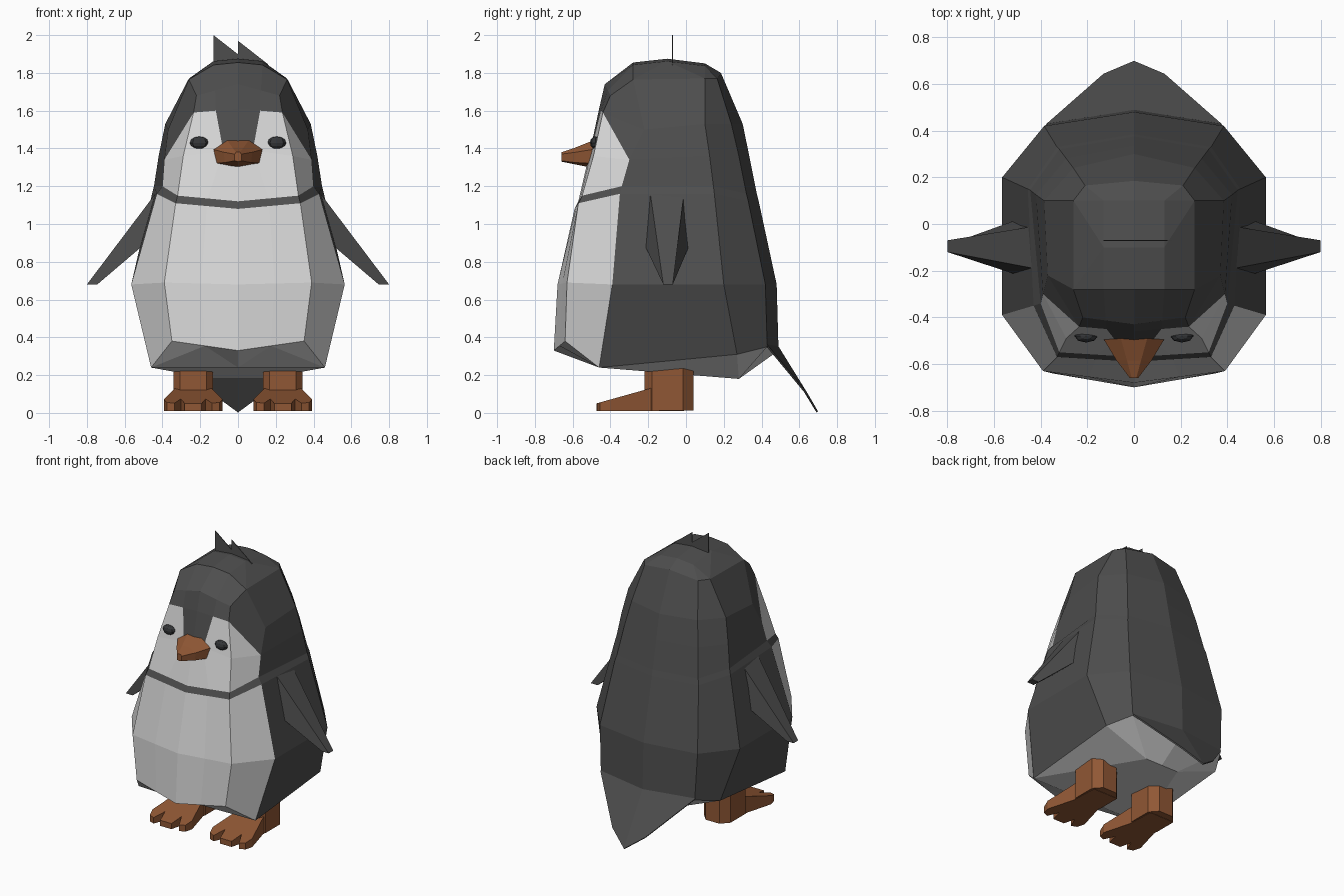
import bpy, bmesh
from mathutils import Vector

cube = bpy.data.objects.get("Cube")
if cube:
    bpy.data.objects.remove(cube)


def material(name, color):
    mat = bpy.data.materials.new(name)
    mat.use_nodes = True
    rgba = (*color, 1)
    mat.diffuse_color = rgba
    bsdf = next(n for n in mat.node_tree.nodes if n.type == 'BSDF_PRINCIPLED')
    bsdf.inputs["Base Color"].default_value = rgba
    bsdf.inputs["Roughness"].default_value = 0.9
    return mat


charcoal = material("charcoal feathers", (0.075, 0.075, 0.075))
white = material("white feathers", (0.68, 0.68, 0.68))
orange = material("orange skin", (0.28, 0.096, 0.035))
eye_black = material("eye black", (0.035, 0.037, 0.04))


def build(name, verts, faces, mats, indices=None, mirror=False):
    """Make a flat-shaded object, optionally mirrored across the x = 0 plane."""
    bm = bmesh.new()
    points = [bm.verts.new(v) for v in verts]
    for k, face in enumerate(faces):
        f = bm.faces.new([points[i] for i in face])
        f.material_index = indices[k] if indices else 0
    if mirror:
        geom = bm.verts[:] + bm.edges[:] + bm.faces[:]
        bmesh.ops.mirror(bm, geom=geom, axis='X', merge_dist=0.001)
    bmesh.ops.recalc_face_normals(bm, faces=bm.faces)
    mesh = bpy.data.meshes.new(name)
    bm.to_mesh(mesh)
    bm.free()
    for mat in mats:
        mesh.materials.append(mat)
    obj = bpy.data.objects.new(name, mesh)
    bpy.context.collection.objects.link(obj)
    return obj


def loft(name, rings, mat):
    """Skin closed rings of equal length and cap both ends."""
    n = len(rings[0])
    faces = [tuple(range(n)), tuple(range((len(rings) - 1) * n, len(rings) * n))]
    for r in range(len(rings) - 1):
        for i in range(n):
            j = (i + 1) % n
            faces.append((r * n + i, r * n + j, r * n + n + j, r * n + n + i))
    return build(name, [v for ring in rings for v in ring], faces, [mat])


# Body: vertical edge lines from hem to crown, one half only
front = [(0, y, z) for y, z in [(-.70, .33), (-.68, .68), (-.59, 1.08), (-.57, 1.12),
                                (-.505, 1.4), (-.46, 1.61), (-.43, 1.74)]]
front_corner = [(.35, -.64, .38), (.39, -.63, .69), (.33, -.57, 1.11), (.32, -.55, 1.15),
                (.29, -.49, 1.36), (.235, -.44, 1.59), (.22, -.40, 1.68)]
side_front = [(.46, -.46, .24), (.565, -.39, .68), (.43, -.35, 1.16), (.40, -.34, 1.2),
              (.39, -.30, 1.34), (.37, -.22, 1.5), (.26, -.28, 1.765)]
side_back = [(.46, .27, .31), (.565, .2, .68), (.455, .15, 1.16), (.445, .145, 1.2),
             (.42, .125, 1.36), (.385, .1, 1.53), (.26, .1, 1.77)]
back_corner = [(.37, .43, .35), (.385, .42, .68), (.33, .33, 1.12), (.32, .32, 1.16),
               (.29, .28, 1.36), (.26, .24, 1.53), (.21, .165, 1.77)]
back = [(0, y, z) for y, z in [(.49, .33), (.48, .68), (.385, 1.12), (.375, 1.16),
                               (.335, 1.36), (.30, 1.53), (.185, 1.80)]]
# Edge line bounding the forehead blaze
blend = [.5, .5, .5, .5, .27, .5, .55]
blaze = [Vector(a).lerp(Vector(b), t) for a, b, t in zip(front, front_corner, blend)]

columns = [front, blaze, front_corner, side_front, side_back, back_corner, back]
LEVELS = len(front)
STRIPE, FACE, BROW = 2, 3, 4
verts = [v for column in columns for v in column]
faces, colors = [], []


def at(column, level):
    return column * LEVELS + level


def add(face, color=0):
    faces.append(face)
    colors.append(color)


for c in range(len(columns) - 1):
    for k in range(LEVELS - 1):
        a, b, d, e = at(c, k), at(c + 1, k), at(c + 1, k + 1), at(c, k + 1)
        if k == BROW and c == 2:
            # Diagonal upper edge of the cheek patch
            add((a, b, e), 1)
            add((b, d, e))
        else:
            chest = c < 3 and k <= FACE and k != STRIPE
            add((a, b, d, e), int(chest or (k == BROW and c == 1)))

# Crown
top = LEVELS - 1
f0, f1, f2, s0, s1, b1, b0 = [at(c, top) for c in range(len(columns))]
crown = len(verts)
for y, z in [(-.28, 1.855), (-.1, 1.875), (.1, 1.85)]:
    verts += [(0, y, z), (.13, y, z - .013)]
c0, c1, m0, m1, k0, k1 = range(crown, crown + 6)
for face in [(f0, f1, c1, c0), (f1, f2, s0, c1), (c0, c1, m1, m0), (m0, m1, k1, k0),
             (c1, s0, m1), (m1, s0, s1), (m1, s1, k1), (k1, s1, b1), (k0, k1, b1, b0)]:
    add(face)

# Underside
f0, f1, f2, s0, s1, b1, b0 = [at(c, 0) for c in range(len(columns))]
u = len(verts)
verts += [(0, -.46, .24), (0, .28, .18), (.13, .28, .18)]
for face in [(f0, f1, u), (f1, f2, s0), (f1, s0, u), (u, s0, u + 2, u + 1),
             (s0, s1, u + 2), (s1, b1, u + 2), (u + 1, u + 2, b1, b0)]:
    add(face, 1)

build("body", verts, faces, [charcoal, white], colors, mirror=True)

# Tail: thin plate hanging from the back hem
tail = build("tail", [(0, .485, .35), (.375, .425, .36), (.13, .64, .1), (0, .695, .005)],
             [(0, 1, 2, 3)], [charcoal], mirror=True)
plate = tail.modifiers.new("thickness", 'SOLIDIFY')
plate.thickness = 0.01
plate.offset = 0

# Head tufts: two thin upright triangles
for name, x, tip in [("tall_tuft", -.13, 2.0), ("short_tuft", 0, 1.97)]:
    outline = [(x, 1.84), (x, tip), (x + .16, tip - .125), (x + .16, 1.83)]
    loft(name, [[(px, y, z) for px, z in outline] for y in (-.073, -.068)], charcoal)

# Beak: six-sided base narrowing to a blunt tip
base = [(.065, 1.455), (.15, 1.40), (.145, 1.32), (0, 1.29)]
mid = [(.03, 1.405), (.075, 1.38), (.07, 1.325), (0, 1.315)]
tip = [(.01, 1.38), (.018, 1.37), (.018, 1.335), (0, 1.33)]


def beak_ring(half, y):
    return [(x, y, z) for x, z in half] + [(-x, y, z) for x, z in half[-2::-1]]


loft("beak", [beak_ring(base, -.46), beak_ring(mid, -.585), beak_ring(tip, -.66)], orange)

# Foot outline with three toes, and the leg section above it
half_foot = [(.09, -.01), (.1, -.2), (.155, -.40), (.14, -.455), (.10, -.47),
             (.065, -.39), (.045, -.475)]
half_leg = [(.055, .04), (.105, -.015), (.105, -.18), (.07, -.22)]


def symmetric(half):
    return half + [(-x, y) for x, y in reversed(half)]


for side, s in (("left", 1), ("right", -1)):
    # Wing: flat flipper angled out from the shoulder
    root = [(.43, -.19, 1.17), (.43, -.01, 1.17), (.51, .015, .88), (.51, -.215, .88)]
    end = [(.8, -.12, .68), (.8, -.07, .68), (.745, -.07, .68), (.745, -.12, .68)]
    loft(side + "_wing", [[(s * x, y, z) for x, y, z in r] for r in (root, end)], charcoal)

    # Leg and webbed foot
    cx = s * .237
    leg = symmetric(half_leg)
    loft(side + "_leg", [[(cx + x, y, z) for x, y in leg] for z in (.012, .29)], orange)
    foot = symmetric(half_foot)
    sole = [(cx + x, y, .01) for x, y in foot]
    instep = [(cx + x, y, .05 + .28 * (y + .475)) for x, y in foot]
    loft(side + "_foot", [sole, instep], orange)

    # Eye: flattened low-poly ball
    bpy.ops.mesh.primitive_uv_sphere_add(segments=8, ring_count=6, radius=1,
                                         location=(s * .205, -.48, 1.43))
    eye = bpy.context.object
    eye.name = side + "_eye"
    eye.scale = (.05, .028, .033)
    eye.data.materials.append(eye_black)
